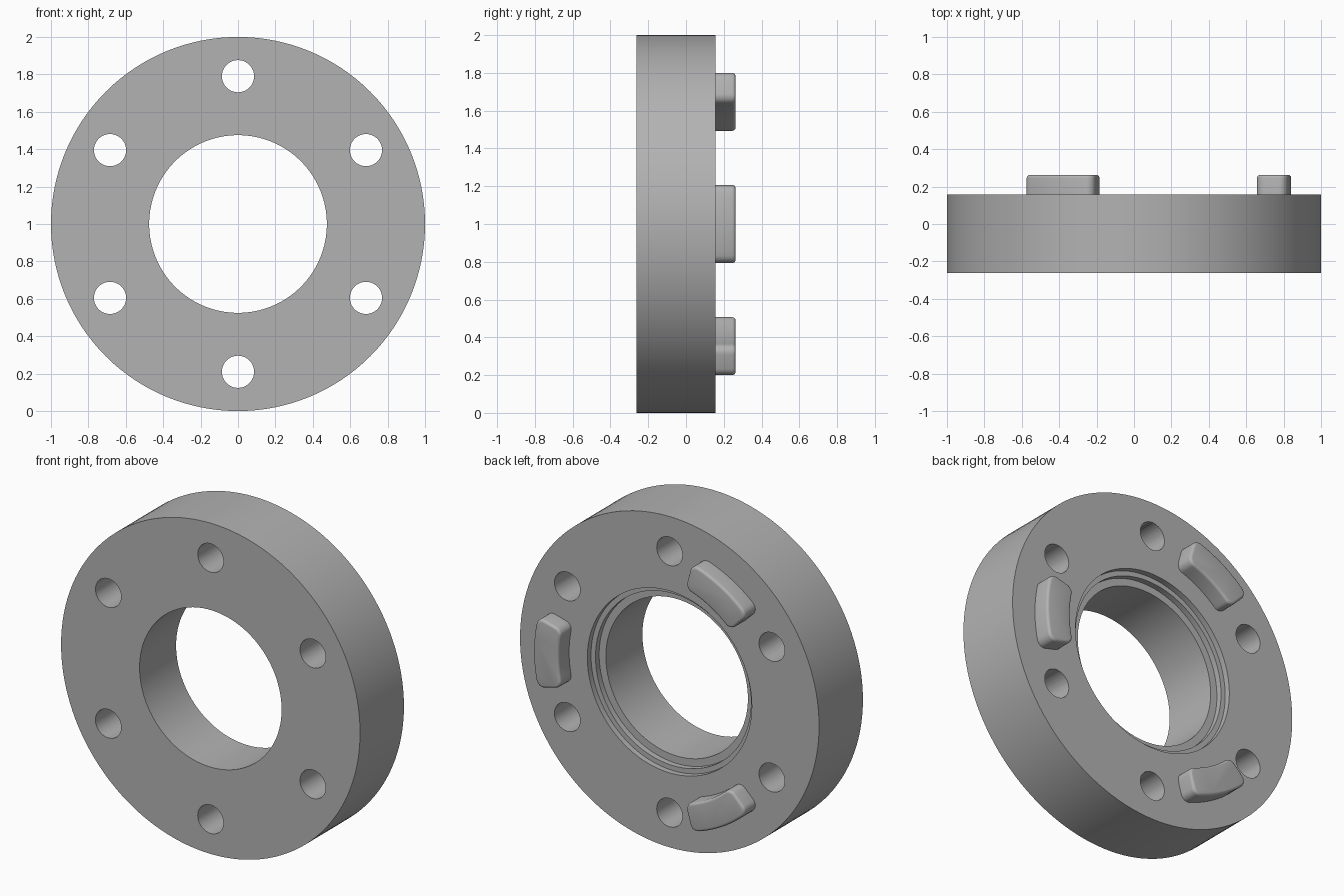
import bpy
import bmesh
from math import sin, cos, pi, radians

if "Cube" in bpy.data.objects:
    bpy.data.objects.remove(bpy.data.objects["Cube"])

BACK, LUG_TOP = 0.157, 0.262
STEPS = 128

steel = bpy.data.materials.new("plain_grey")
steel.use_nodes = True
grey = (0.45, 0.45, 0.45, 1)
steel.diffuse_color = grey
steel.node_tree.nodes["Principled BSDF"].inputs["Base Color"].default_value = grey


def skin(name, loops, close=False, caps=False):
    """Join equal loops of points with quads into one object."""
    bm = bmesh.new()
    rings = [[bm.verts.new(p) for p in loop] for loop in loops]
    pairs = list(zip(rings, rings[1:]))
    if close:
        pairs.append((rings[-1], rings[0]))
    for a, b in pairs:
        for i in range(len(a)):
            j = (i + 1) % len(a)
            bm.faces.new((a[i], a[j], b[j], b[i]))
    if caps:
        bm.faces.new(rings[0])
        bm.faces.new(rings[-1])
    bmesh.ops.recalc_face_normals(bm, faces=bm.faces)
    mesh = bpy.data.meshes.new(name)
    bm.to_mesh(mesh)
    bm.free()
    mesh.materials.append(steel)
    obj = bpy.data.objects.new(name, mesh)
    bpy.context.collection.objects.link(obj)
    return obj


def circle(radius, y, cx=0, cz=1, n=STEPS):
    return [(cx + radius * cos(2 * pi * i / n), y, cz + radius * sin(2 * pi * i / n))
            for i in range(n)]


def select_only(obj):
    bpy.ops.object.select_all(action='DESELECT')
    obj.select_set(True)
    bpy.context.view_layer.objects.active = obj


def smooth(obj):
    select_only(obj)
    bpy.ops.object.shade_smooth_by_angle(angle=radians(35))


# Flange ring with a two-step recess at the back of the bore
profile = [(0.475, -LUG_TOP), (1, -LUG_TOP), (1, BACK), (0.55, BACK),
           (0.55, BACK - 0.035), (0.52, BACK - 0.035),
           (0.52, BACK - 0.07), (0.475, BACK - 0.07)]
flange = skin("flange_ring", [circle(r, y) for r, y in profile], close=True)

# Six bolt holes
for k in range(6):
    a = radians(30 + 60 * k)
    ends = [circle(0.086, y, 0.79 * cos(a), 1 + 0.79 * sin(a), 48) for y in (-0.5, 0.5)]
    cutter = skin("bolt_hole_cutter", ends, caps=True)
    cutter.hide_render = True
    cut = flange.modifiers.new("bolt_hole", 'BOOLEAN')
    cut.operation = 'DIFFERENCE'
    cut.solver = 'EXACT'
    cut.object = cutter
    select_only(flange)
    bpy.ops.object.modifier_apply(modifier=cut.name)
    bpy.data.objects.remove(cutter)
smooth(flange)


def lug_outline(inset, y, angle):
    """Rounded rectangle wrapped around the flange axis."""
    mid, half_w, half_h, corner = 0.756, 0.197, 0.084, 0.045
    w, h, r = half_w - corner, half_h - corner, corner - inset
    flat = []
    for quarter, (sx, sy) in enumerate([(1, 1), (-1, 1), (-1, -1), (1, -1)]):
        for i in range(7):
            t = (quarter + i / 6) * pi / 2
            flat.append((sx * w + r * cos(t), sy * h + r * sin(t)))
        if quarter in (0, 2):
            u, v = flat[-1]
            flat += [(u * (1 - i / 6), v) for i in range(1, 12)]
    return [((mid + v) * cos(angle + u / mid), y, 1 + (mid + v) * sin(angle + u / mid))
            for u, v in flat]


# Three curved drive lugs with a rounded rim
FILLET = 0.016
for k, side in enumerate(("left", "upper", "lower")):
    angle = 2 * pi * k / 3
    loops = [lug_outline(0, BACK - 0.005, angle)]
    for i in range(5):
        t = i * pi / 8
        loops.append(lug_outline(FILLET * (1 - cos(t)),
                                 LUG_TOP - FILLET * (1 - sin(t)), angle))
    smooth(skin("drive_lug_" + side, loops, caps=True))
